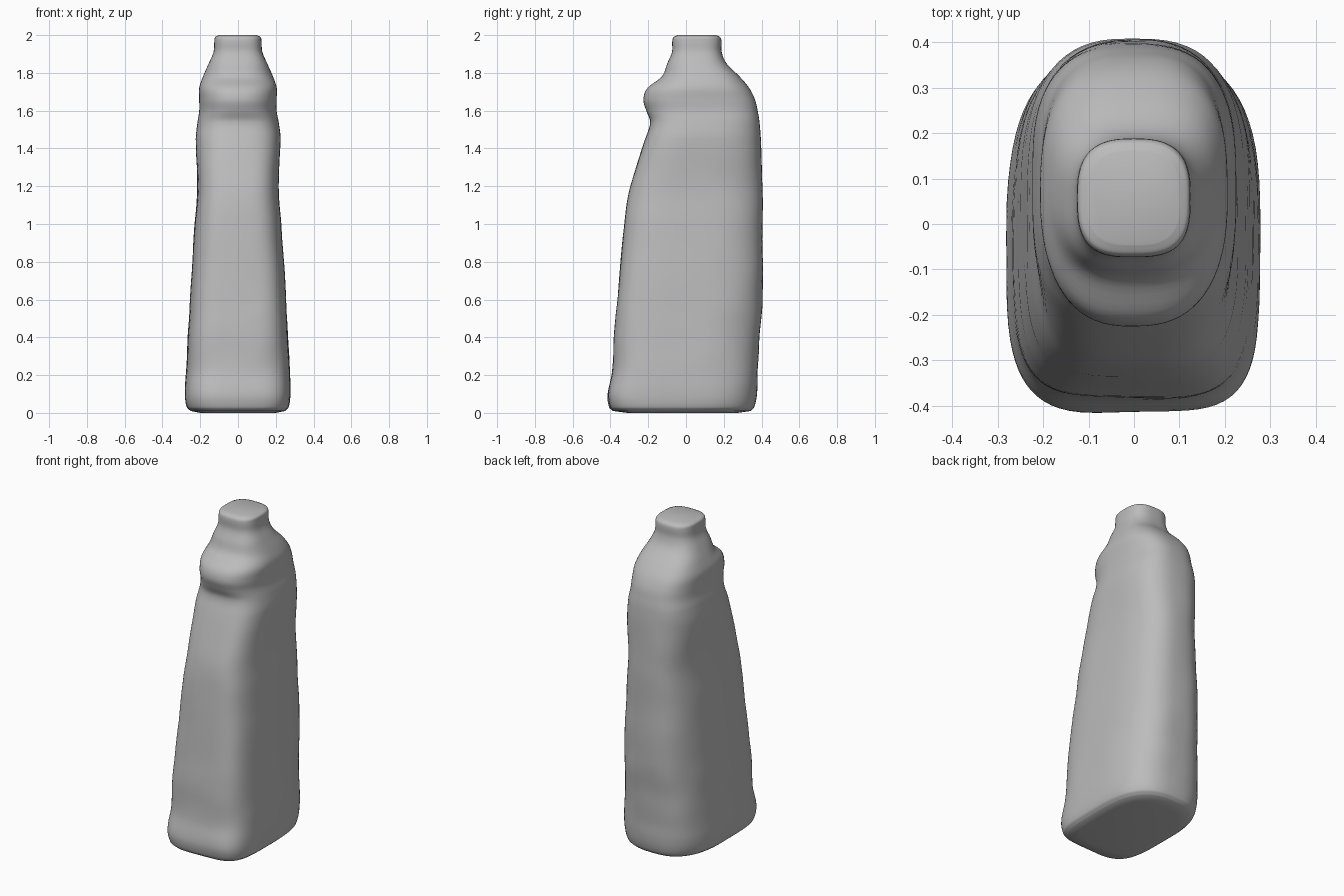
import bpy
import bmesh
import math
from mathutils import Vector, noise

SIDES = 72          # points around each cross-section
STEPS = 5           # rings between neighbouring key sections
BACK_ROUNDNESS = 2.8

cube = bpy.data.objects.get("Cube")
if cube:
    bpy.data.objects.remove(cube, do_unlink=True)

# Key sections: height, half width, front y, back y, front squareness
SECTIONS = [
    (0.01, 0.25, -0.385, 0.34, 4),
    (0.03, 0.27, -0.405, 0.36, 4),
    (0.10, 0.28, -0.415, 0.375, 4),
    (0.22, 0.275, -0.39, 0.38, 4),
    (0.40, 0.265, -0.38, 0.39, 4),
    (0.60, 0.255, -0.365, 0.405, 4),
    (1.00, 0.23, -0.325, 0.405, 3.8),
    (1.20, 0.215, -0.295, 0.405, 3.6),
    (1.45, 0.225, -0.215, 0.395, 3.2),
    (1.54, 0.215, -0.19, 0.39, 3),
    (1.60, 0.205, -0.21, 0.38, 2.6),
    (1.66, 0.205, -0.225, 0.365, 2.5),
    (1.72, 0.205, -0.205, 0.335, 2.5),
    (1.78, 0.185, -0.13, 0.285, 2.6),
    (1.85, 0.155, -0.10, 0.215, 2.8),
    (1.91, 0.13, -0.075, 0.19, 3),
    (1.97, 0.125, -0.073, 0.188, 3),
    (1.99, 0.12, -0.065, 0.18, 3),
    (2.00, 0.10, -0.045, 0.16, 3),
]


def make_material(name, colour):
    mat = bpy.data.materials.new(name)
    mat.use_nodes = True
    mat.diffuse_color = colour
    shader = mat.node_tree.nodes["Principled BSDF"]
    shader.inputs["Base Color"].default_value = colour
    shader.inputs["Roughness"].default_value = 0.6
    return mat


def blend(a, b, c, d, t):
    """Smooth curve from section b to section c, with slopes scaled by height."""
    span = c[0] - b[0]
    result = [b[0] + span * t]
    for i in range(1, len(b)):
        slope_b = (c[i] - a[i]) / (c[0] - a[0]) * span
        slope_c = (d[i] - b[i]) / (d[0] - b[0]) * span
        rise = c[i] - b[i]
        result.append(b[i] + t * slope_b
                      + t * t * (3 * rise - 2 * slope_b - slope_c)
                      + t ** 3 * (slope_b + slope_c - 2 * rise))
    return result


def all_sections():
    last = len(SECTIONS) - 1
    for k in range(last):
        keys = [SECTIONS[min(max(k + j, 0), last)] for j in (-1, 0, 1, 2)]
        for s in range(STEPS):
            yield blend(*keys, s / STEPS)
    yield SECTIONS[last]


def signed_power(value, power):
    return math.copysign(abs(value) ** power, value)


def section_points(height, half_width, front, back, squareness):
    """Rounded box outline, squarer at the front than at the back."""
    middle, depth = (front + back) / 2, (back - front) / 2
    for i in range(SIDES):
        angle = math.tau * i / SIDES
        c, s = math.cos(angle), math.sin(angle)
        power = 2 / (BACK_ROUNDNESS if s > 0 else squareness)
        x = half_width * signed_power(c, power)
        y = middle + depth * signed_power(s, power)
        # Gentle hand-formed unevenness of the walls
        ripple = noise.noise(Vector((x * 5, y * 5, height * 6)))
        swell = 1 + 0.014 * ripple
        yield Vector((x * swell, middle + (y - middle) * swell, height))


# Bottle body, shoulder and neck as one continuous skin
bm = bmesh.new()
rings = [[bm.verts.new(p) for p in section_points(*sec)] for sec in all_sections()]
for lower, upper in zip(rings, rings[1:]):
    for i in range(SIDES):
        j = (i + 1) % SIDES
        bm.faces.new((lower[i], lower[j], upper[j], upper[i]))

# Flat neck top, and a base that bulges slightly down to the ground
bm.faces.new(rings[-1])
foot = [bm.verts.new((v.co.x * 0.8, v.co.y * 0.8, 0)) for v in rings[0]]
for i in range(SIDES):
    j = (i + 1) % SIDES
    bm.faces.new((foot[i], foot[j], rings[0][j], rings[0][i]))
bm.faces.new(list(reversed(foot)))
bmesh.ops.recalc_face_normals(bm, faces=bm.faces)

mesh = bpy.data.meshes.new("bottle")
bm.to_mesh(mesh)
bm.free()
mesh.materials.append(make_material("plain grey", (0.5, 0.5, 0.5, 1)))

bottle = bpy.data.objects.new("bottle", mesh)
bpy.context.collection.objects.link(bottle)
bpy.context.view_layer.objects.active = bottle
bottle.select_set(True)
bpy.ops.object.shade_smooth_by_angle(angle=math.radians(50))
